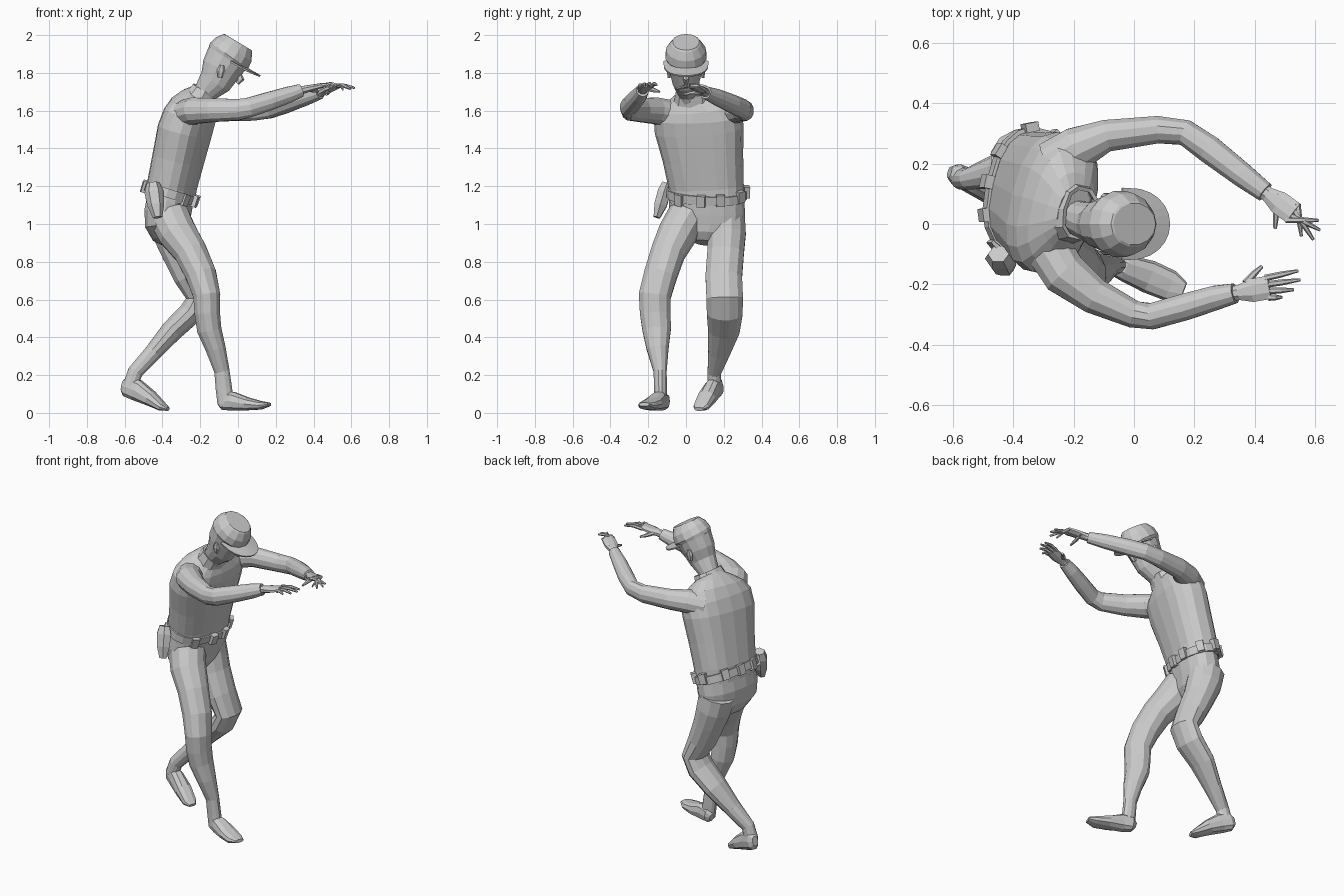
import bpy, bmesh, math
from mathutils import Vector

Y, Z = Vector((0, 1, 0)), Vector((0, 0, 1))
YAW = math.radians(13)
LAT = Vector((math.sin(YAW), math.cos(YAW), 0))   # sideways axis of the twisted trunk


def finish(name, bm):
    bmesh.ops.recalc_face_normals(bm, faces=bm.faces[:])
    me = bpy.data.meshes.new(name)
    bm.to_mesh(me)
    bm.free()
    ob = bpy.data.objects.new(name, me)
    bpy.context.collection.objects.link(ob)
    return ob


def loft(name, pts, ref, n=12, power=1.0, caps=True):
    """Skin rings along a path; each point is x, y, z, radius along ref, radius across."""
    bm = bmesh.new()
    rings = []
    for i, p in enumerate(pts):
        a, b = pts[max(i - 1, 0)], pts[min(i + 1, len(pts) - 1)]
        t = (Vector(b[:3]) - Vector(a[:3])).normalized()
        s = (ref - t * ref.dot(t)).normalized()
        u = t.cross(s)
        ring = []
        for k in range(n):
            w = 2 * math.pi * (k + 0.5) / n
            c, d = math.cos(w), math.sin(w)
            c = math.copysign(abs(c) ** power, c)
            d = math.copysign(abs(d) ** power, d)
            ring.append(bm.verts.new(Vector(p[:3]) + s * c * p[3] + u * d * p[4]))
        rings.append(ring)
    for r, q in zip(rings, rings[1:]):
        for k in range(n):
            bm.faces.new((r[k], r[(k + 1) % n], q[(k + 1) % n], q[k]))
    if caps:
        bm.faces.new(rings[0])
        bm.faces.new(rings[-1])
    return finish(name, bm)


# Trunk
loft("torso", [(-.36, .11, 1.12, .2, .12), (-.35, .107, 1.2, .2, .123), (-.315, .09, 1.35, .215, .128),
               (-.28, .07, 1.5, .238, .133), (-.255, .062, 1.575, .235, .128), (-.235, .056, 1.63, .2, .112),
               (-.215, .045, 1.67, .13, .085), (-.2, .04, 1.695, .075, .06)], LAT, 18, .8)
loft("pelvis", [(-.355, .11, 1.15, .2, .118), (-.372, .11, 1.06, .205, .118), (-.375, .11, .99, .195, .11),
                (-.36, .105, .935, .13, .09), (-.35, .1, .9, .06, .05)], LAT, 16, .9)

# Legs
loft("right_leg", [(-.365, .005, 1.04, .105, .11), (-.32, -.045, .95, .105, .105), (-.25, -.095, .85, .093, .09),
                   (-.195, -.135, .73, .09, .084), (-.165, -.165, .62, .088, .074), (-.163, -.163, .53, .084, .07),
                   (-.152, -.155, .44, .078, .067), (-.118, -.15, .34, .06, .055), (-.085, -.137, .22, .036, .042),
                   (-.075, -.135, .13, .035, .045), (-.065, -.135, .05, .035, .045)], Y, 12)
loft("left_leg", [(-.37, .215, 1.04, .1, .11), (-.35, .215, .95, .105, .105), (-.315, .21, .85, .1, .092),
                  (-.26, .2, .72, .1, .082), (-.21, .205, .61, .1, .068), (-.25, .205, .53, .098, .066),
                  (-.35, .2, .435, .086, .06), (-.45, .175, .32, .06, .047), (-.545, .15, .215, .037, .042),
                  (-.57, .15, .14, .037, .042)], Y, 12)

# Feet
loft("right_foot", [(-.105, -.115, .055, .02, .02), (-.085, -.12, .06, .045, .038), (-.03, -.145, .062, .052, .045),
                    (.05, -.175, .047, .035, .055), (.12, -.205, .04, .023, .052), (.165, -.222, .045, .01, .03)], Z, 10, .8)
loft("left_foot", [(-.612, .172, .145, .03, .02), (-.59, .165, .14, .055, .036), (-.535, .14, .12, .058, .042),
                   (-.465, .11, .078, .042, .05), (-.4, .08, .032, .023, .045), (-.372, .068, .02, .01, .025)], Z, 10, .8)

# Arms
loft("right_arm", [(-.29, -.07, 1.58, .075, .08), (-.23, -.165, 1.6, .072, .078), (-.13, -.24, 1.603, .065, .062),
                   (0, -.3, 1.605, .058, .047), (.06, -.306, 1.617, .054, .045), (.17, -.275, 1.652, .05, .046),
                   (.27, -.245, 1.685, .044, .042), (.335, -.23, 1.708, .035, .034)], Z, 12)
loft("left_arm", [(-.27, .2, 1.58, .075, .08), (-.19, .25, 1.6, .07, .075), (-.09, .293, 1.603, .062, .055),
                  (.08, .313, 1.6, .055, .047), (.17, .303, 1.61, .052, .044), (.25, .247, 1.635, .05, .048),
                  (.36, .162, 1.672, .044, .042), (.435, .105, 1.695, .034, .034)], Z, 12)


# Hands
def hand(side, wrist, knuckles, tips, thumb):
    w, k = Vector(wrist), Vector(knuckles)
    across = (k - w).cross(Z).normalized()
    mid = w.lerp(k, .5)
    back = w - (k - w) * .2
    loft(side + "_palm", [(*back, .026, .026), (*w.lerp(k, .12), .022, .027), (*mid, .018, .042),
                          (*k, .013, .042)], Z, 8)
    for i, tip in enumerate(tips):
        base = k + across * (i - 1.5) * .022 - (k - w) * .08
        tip = Vector(tip)
        bend = base.lerp(tip, .5) + Z * .009
        loft(f"{side}_finger_{i + 1}", [(*base, .011, .011), (*bend, .01, .01), (*tip, .006, .005)], Z, 6)
    t, start = Vector(thumb), mid - across * .025 - (k - w) * .15
    bend = start.lerp(t, .55) - (k - w).normalized() * .004
    loft(side + "_thumb", [(*start, .014, .016), (*bend, .011, .012), (*t, .006, .006)], (k - w).normalized(), 6)


hand("right", (.335, -.23, 1.708), (.45, -.21, 1.735),
     [(.545, -.155, 1.735), (.552, -.185, 1.733), (.53, -.218, 1.728), (.49, -.243, 1.722)], (.425, -.14, 1.7))
hand("left", (.435, .105, 1.695), (.53, .035, 1.732),
     [(.555, -.04, 1.712), (.595, -.052, 1.715), (.617, -.02, 1.72), (.612, .012, 1.724)][::1], (.468, -.015, 1.685))

# Head, nose and ears
loft("head", [(-.22, .03, 1.62, .06, .06), (-.175, .015, 1.695, .06, .062), (-.12, 0, 1.755, .072, .088),
              (-.09, 0, 1.82, .09, .105), (-.055, 0, 1.88, .1, .116)], Y, 14)
loft("nose", [(0, 0, 1.815, .008, .01), (.012, 0, 1.765, .018, .022), (-.005, 0, 1.745, .012, .012)], Y, 6)
for s, side in ((1, "left"), (-1, "right")):
    loft(side + "_ear", [(-.095, s * .088, 1.775, .01, .012), (-.09, s * .092, 1.81, .012, .022),
                         (-.085, s * .092, 1.84, .01, .012)], Y, 6)

# Collar
collar = loft("collar", [(-.21, .04, 1.655, .105, .08), (-.178, .036, 1.71, .09, .066)], LAT, 10, .8, caps=False)
m = collar.modifiers.new("thickness", "SOLIDIFY")
m.thickness = .014

# Cap crown and visor
loft("cap_crown", [(-.056, 0, 1.876, .104, .118), (-.047, 0, 1.89, .112, .122), (-.022, 0, 1.925, .104, .113),
                   (-.001, 0, 1.957, .078, .09), (.002, 0, 1.962, .07, .082)], Y, 14)
bm = bmesh.new()
fwd, up = Vector((.86, 0, -.51)), Vector((.51, 0, .86))
arc = []
for i in range(13):
    a = math.radians(-90 + 15 * i)
    q = Vector((-.05, 0, 1.882)) + fwd * (.03 + .165 * math.cos(a) ** .8 if 0 < i < 12 else .02)
    arc.append(bm.verts.new(q + Y * .12 * math.sin(a) - up * .014 * math.sin(a) ** 2))
hub = bm.verts.new(Vector((-.05, 0, 1.882)) + fwd * .02)
for a, b in zip(arc, arc[1:]):
    bm.faces.new((hub, a, b))
visor = finish("cap_visor", bm)
m = visor.modifiers.new("thickness", "SOLIDIFY")
m.thickness = .009
m.offset = 0

# Belt with pouches
loft("belt", [(-.366, .11, 1.137, .214, .134), (-.352, .11, 1.182, .214, .134)], LAT, 18, .85)
axis = Vector((.3, 0, .95)).normalized()
front = LAT.cross(axis).normalized()
for i, deg in enumerate((25, 62, 90, 125, 205, 240, 270, 300, 345)):
    w = math.radians(deg)
    c = Vector((-.359, .11, 1.16)) + LAT * .216 * math.cos(w) + front * .138 * math.sin(w)
    out = (LAT * math.cos(w) * .138 + front * math.sin(w) * .216).normalized()
    a, b = c - axis * .031, c + axis * .031
    loft(f"belt_pouch_{i + 1}", [(*a, .02, .03), (*b, .022, .032)], out, 4)

# Holster
loft("holster", [(-.45, -.1, 1.215, .03, .035), (-.445, -.115, 1.17, .04, .05), (-.435, -.135, 1.1, .038, .045),
                 (-.425, -.155, 1.035, .02, .025)], Y, 6)
